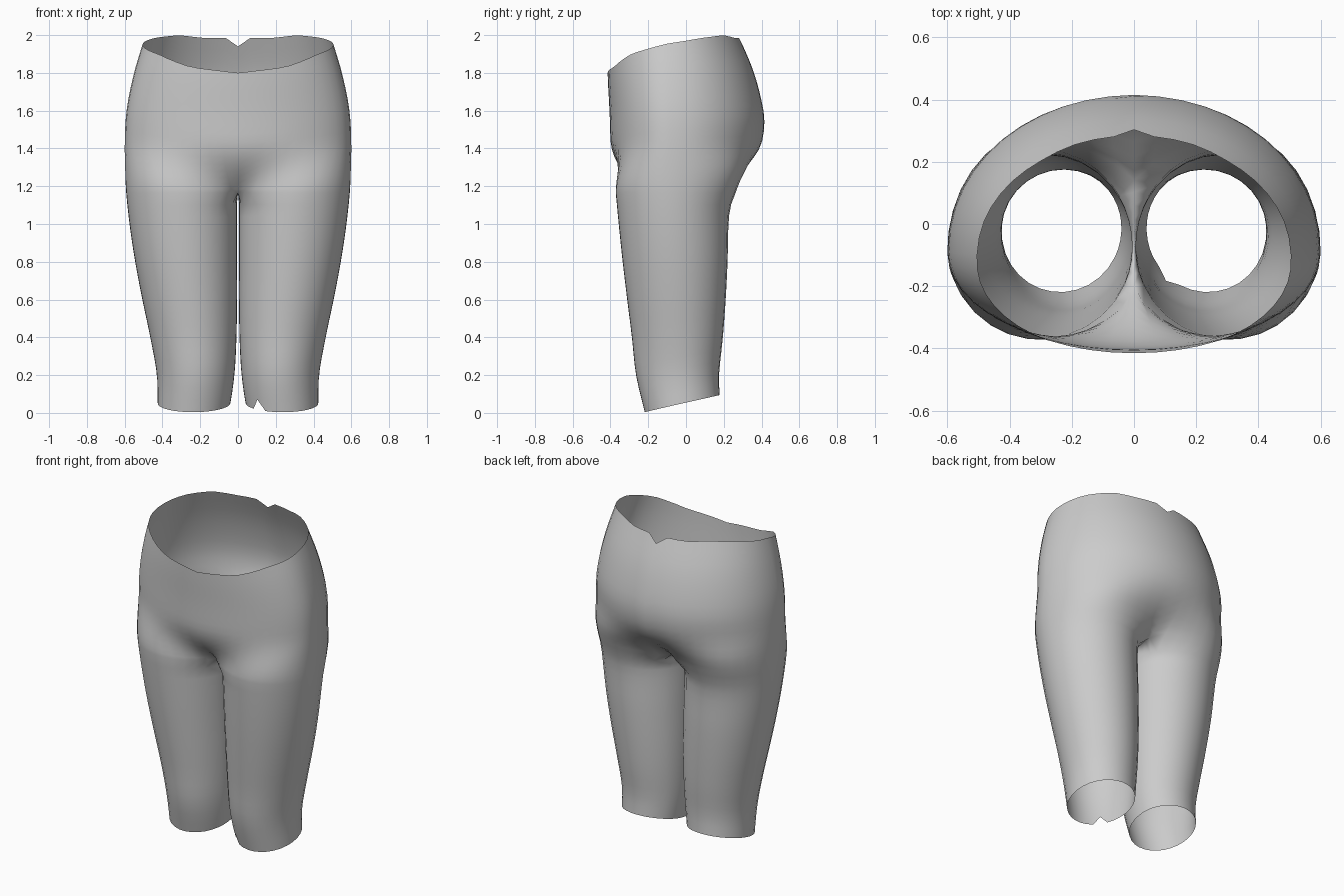
import bpy, bmesh, math

if "Cube" in bpy.data.objects:
    bpy.data.objects.remove(bpy.data.objects["Cube"])

CROTCH = 1.165       # height where the two legs join
OUT, INN = 24, 8     # columns on the outer and inner arc of each leg
LOW, HIGH = 18, 16   # rows below and above the crotch

# Body outline by height
X_OUT = [(0, .425), (.2, .43), (.4, .465), (.6, .507), (.8, .545), (1, .575),
         (1.2, .595), (1.4, .6), (1.6, .59), (1.8, .55), (2, .49)]
X_IN = [(0, .05), (.1, .032), (.25, .015), (.5, .006), (.8, .005), (1.1, .006), (2, .006)]
Y_FRONT = [(0, -.218), (.2, -.265), (.4, -.287), (.6, -.312), (.8, -.336), (1, -.357),
           (1.2, -.376), (1.4, -.397), (1.6, -.405), (1.8, -.415), (2, -.415)]
Y_BACK = [(0, .185), (.1, .178), (.2, .175), (.4, .195), (.6, .21), (.8, .22), (1, .225),
          (1.1, .238), (1.2, .28), (1.3, .345), (1.4, .392), (1.5, .413), (1.6, .41),
          (1.8, .36), (2, .277)]
Y_MID = [(0, -.02), (.6, -.045), (1.2, -.08), (2, -.1)]
# Waist rim height from front centre (0) to back centre (1)
RIM = [(0, 1.8), (.15, 1.83), (.3, 1.9), (.5, 1.955), (.65, 1.985), (.78, 2),
       (.88, 1.985), (.958, 1.985), (1, 1.94)]


def smooth(t):
    t = max(0, min(1, t))
    return t * t * (3 - 2 * t)


def lookup(table, v, curved=True):
    """Value from a table, along a curve through its points."""
    n = len(table)
    i = 0
    while i < n - 2 and v > table[i + 1][0]:
        i += 1
    (a, p), (b, q) = table[i], table[i + 1]
    t = max(0, min(1, (v - a) / (b - a)))
    if not curved:
        return p + (q - p) * t

    def slope(k):
        lo, hi = table[max(k - 1, 0)], table[min(k + 1, n - 1)]
        return (hi[1] - lo[1]) / (hi[0] - lo[0]) * (b - a)
    return ((2*t**3 - 3*t*t + 1) * p + (t**3 - 2*t*t + t) * slope(i)
            + (3*t*t - 2*t**3) * q + (t**3 - t*t) * slope(i + 1))


def section(angle, z, x_in, power=1):
    """Point on an oval with separate front and back depth."""
    s = math.sin(angle)
    mid = lookup(Y_MID, z)
    reach = lookup(Y_FRONT if s < 0 else Y_BACK, z) - mid
    x_out = lookup(X_OUT, z)
    cx = (x_out + x_in) / 2 if x_in is not None else 0
    return cx + (x_out - cx) * math.cos(angle), mid + reach * abs(s) ** power


def leg_angle(col):
    if col <= OUT:
        return math.radians(-156 + 296 * col / OUT)
    return math.radians(140 + 64 * (col - OUT) / INN)


def point(col, z):
    """Skin point: leg oval below, blended into the pelvis oval above."""
    x, y = section(leg_angle(col), z, lookup(X_IN, z))
    u = min(col / OUT, 1)
    edge = abs(2 * u - 1)
    pull = edge ** 8 if col <= OUT else 1
    x *= 1 - pull * max(0, min(1, (z - 1.08) / (CROTCH - 1.08))) ** 3
    if z > CROTCH:
        s = min(1, (z - CROTCH) / .29)
        w = smooth(s) + (1 - (1 - s) ** 2.4 - smooth(s)) * edge ** 3
        px, py = section(math.pi * (u - .5), z, None, .95)
        x, y = x + (px - x) * w, y + (py - y) * w
    return x, y


def hem(col, side):
    z = .006 + (point(col, .05)[1] + .22) * .22
    return z + .055 if side == 1 and col == 2 else max(z, 0)  # one nick in the hem


bm = bmesh.new()
for side in (1, -1):
    grid = {}
    for col in range(OUT + INN):
        low = hem(col, side)
        heights = [low + (CROTCH - low) * r / LOW for r in range(LOW + 1)]
        if col <= OUT:
            top = lookup(RIM, col / OUT, False)
            heights += [CROTCH + (top - CROTCH) * (r / HIGH) ** 1.25
                        for r in range(1, HIGH + 1)]
        for r, z in enumerate(heights):
            x, y = point(col, z)
            grid[col, r] = bm.verts.new((side * x, y, z))
    # Closed leg tube, then an open half pelvis above it
    for r in range(LOW + HIGH):
        for col in range(OUT + INN if r < LOW else OUT):
            nxt = (col + 1) % (OUT + INN)
            quad = [grid[col, r], grid[nxt, r], grid[nxt, r + 1], grid[col, r + 1]]
            bm.faces.new(quad if side == 1 else quad[::-1])
# Sew the halves along the centre seam
seam = [v for v in bm.verts if abs(v.co.x) < 1e-4 and v.co.z > CROTCH - .001]
bmesh.ops.remove_doubles(bm, verts=seam, dist=.0005)
for f in bm.faces:
    f.smooth = True

mesh = bpy.data.meshes.new("shorts")
bm.to_mesh(mesh)
bm.free()
shorts = bpy.data.objects.new("shorts", mesh)
bpy.context.collection.objects.link(shorts)
cloth = bpy.data.materials.new("grey cloth")
cloth.diffuse_color = (.6, .6, .6, 1)
cloth.use_nodes = True
cloth.node_tree.nodes["Principled BSDF"].inputs["Base Color"].default_value = cloth.diffuse_color
mesh.materials.append(cloth)
